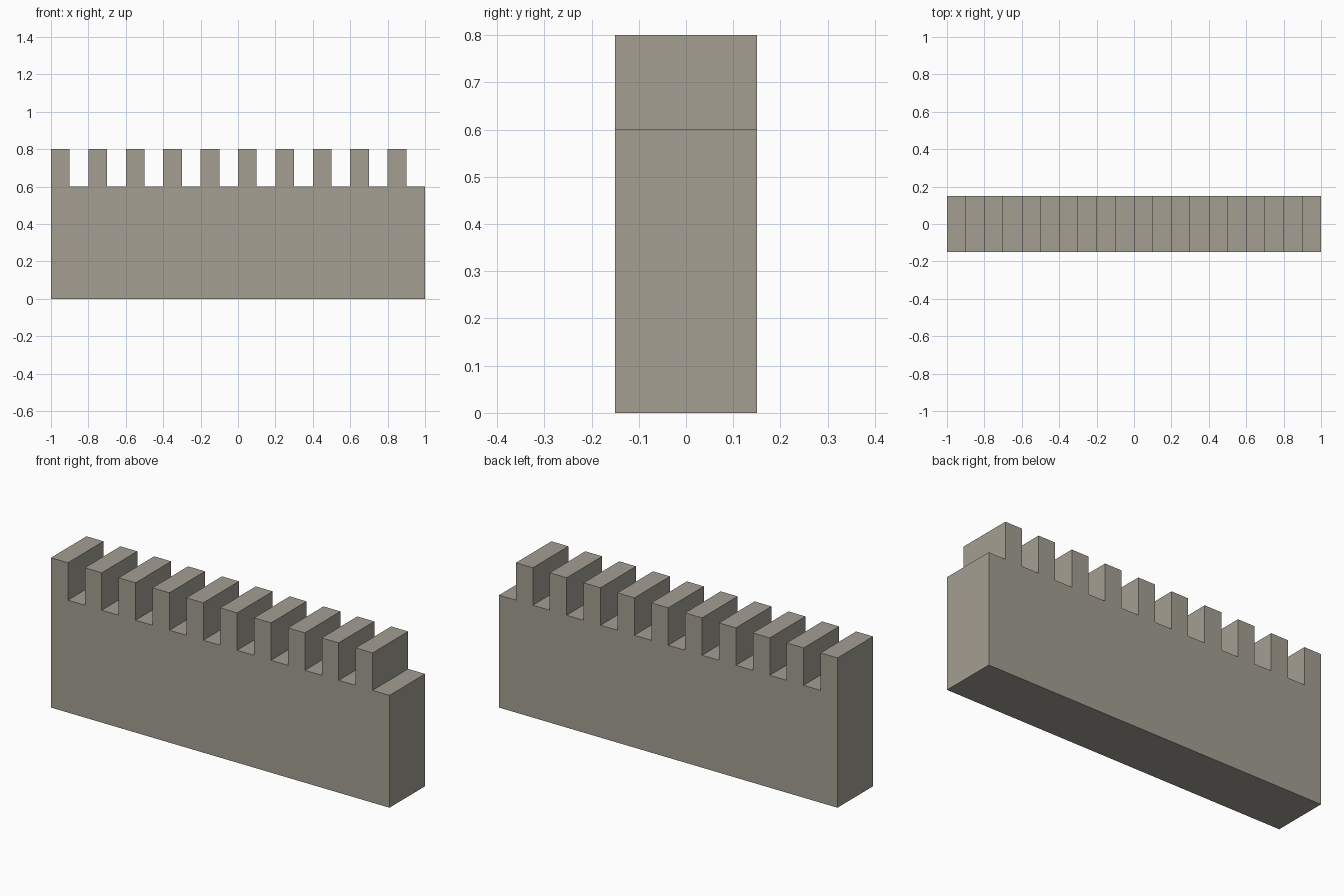
import bpy, bmesh

if "Cube" in bpy.data.objects:
    bpy.data.objects.remove(bpy.data.objects["Cube"])

LENGTH, DEPTH = 2.0, 0.30
WALL_H, TOP_H = 0.60, 0.80
TEETH = 10
PITCH = LENGTH / TEETH

stone = bpy.data.materials.new("warm grey stone")
stone.diffuse_color = (0.37, 0.345, 0.29, 1.0)
stone.use_nodes = True
stone.node_tree.nodes["Principled BSDF"].inputs["Base Color"].default_value = stone.diffuse_color

# Crenellated front outline: base, then each tooth and gap from right to left
outline = [(-LENGTH / 2, 0), (LENGTH / 2, 0), (LENGTH / 2, WALL_H)]
for i in reversed(range(TEETH)):
    x0 = -LENGTH / 2 + i * PITCH
    x1 = x0 + PITCH / 2
    outline += [(x1, WALL_H), (x1, TOP_H), (x0, TOP_H)]
    if i > 0:
        outline.append((x0, WALL_H))

# Extrude the outline through the wall thickness
bm = bmesh.new()
face = bm.faces.new([bm.verts.new((x, -DEPTH / 2, z)) for x, z in outline])
result = bmesh.ops.extrude_face_region(bm, geom=[face], use_keep_orig=True)
moved = [v for v in result["geom"] if isinstance(v, bmesh.types.BMVert)]
bmesh.ops.translate(bm, verts=moved, vec=(0, DEPTH, 0))
bmesh.ops.recalc_face_normals(bm, faces=bm.faces)

mesh = bpy.data.meshes.new("battlement_wall")
bm.to_mesh(mesh)
bm.free()
mesh.materials.append(stone)
wall = bpy.data.objects.new("battlement_wall", mesh)
bpy.context.collection.objects.link(wall)
